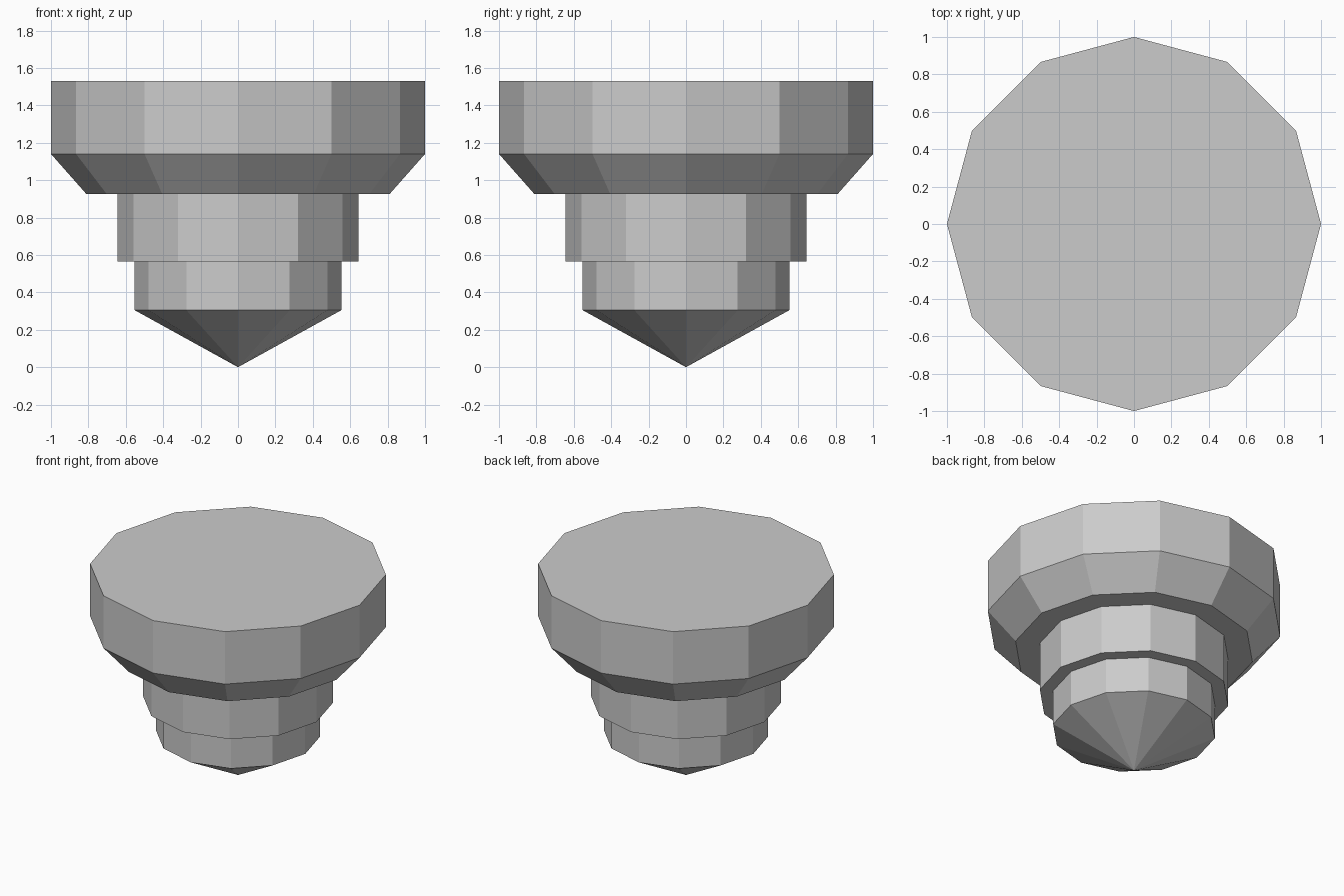
import bpy, bmesh
from math import cos, sin, tau

if "Cube" in bpy.data.objects:
    bpy.data.objects.remove(bpy.data.objects["Cube"])

SIDES = 12

# Stepped outline from the bottom tip up to the flat top: (radius, height)
PROFILE = [(0.553, 0.305), (0.553, 0.565), (0.644, 0.565), (0.644, 0.925),
           (0.81, 0.925), (1.0, 1.14), (1.0, 1.53)]


def lathe(name, profile, tip_z):
    """Turn a profile into a faceted solid with a pointed base and flat top."""
    bm = bmesh.new()
    rings = [[bm.verts.new((r * cos(tau * i / SIDES), r * sin(tau * i / SIDES), z))
              for i in range(SIDES)] for r, z in profile]
    tip = bm.verts.new((0, 0, tip_z))
    for i in range(SIDES):
        j = (i + 1) % SIDES
        # Pointed base
        bm.faces.new((tip, rings[0][j], rings[0][i]))
        # Walls, steps and taper
        for low, high in zip(rings, rings[1:]):
            bm.faces.new((low[i], low[j], high[j], high[i]))
    # Flat top
    bm.faces.new(rings[-1])
    bmesh.ops.recalc_face_normals(bm, faces=bm.faces)
    mesh = bpy.data.meshes.new(name)
    bm.to_mesh(mesh)
    bm.free()
    obj = bpy.data.objects.new(name, mesh)
    bpy.context.collection.objects.link(obj)
    return obj


lathe("stepped_plug", PROFILE, 0.0)
